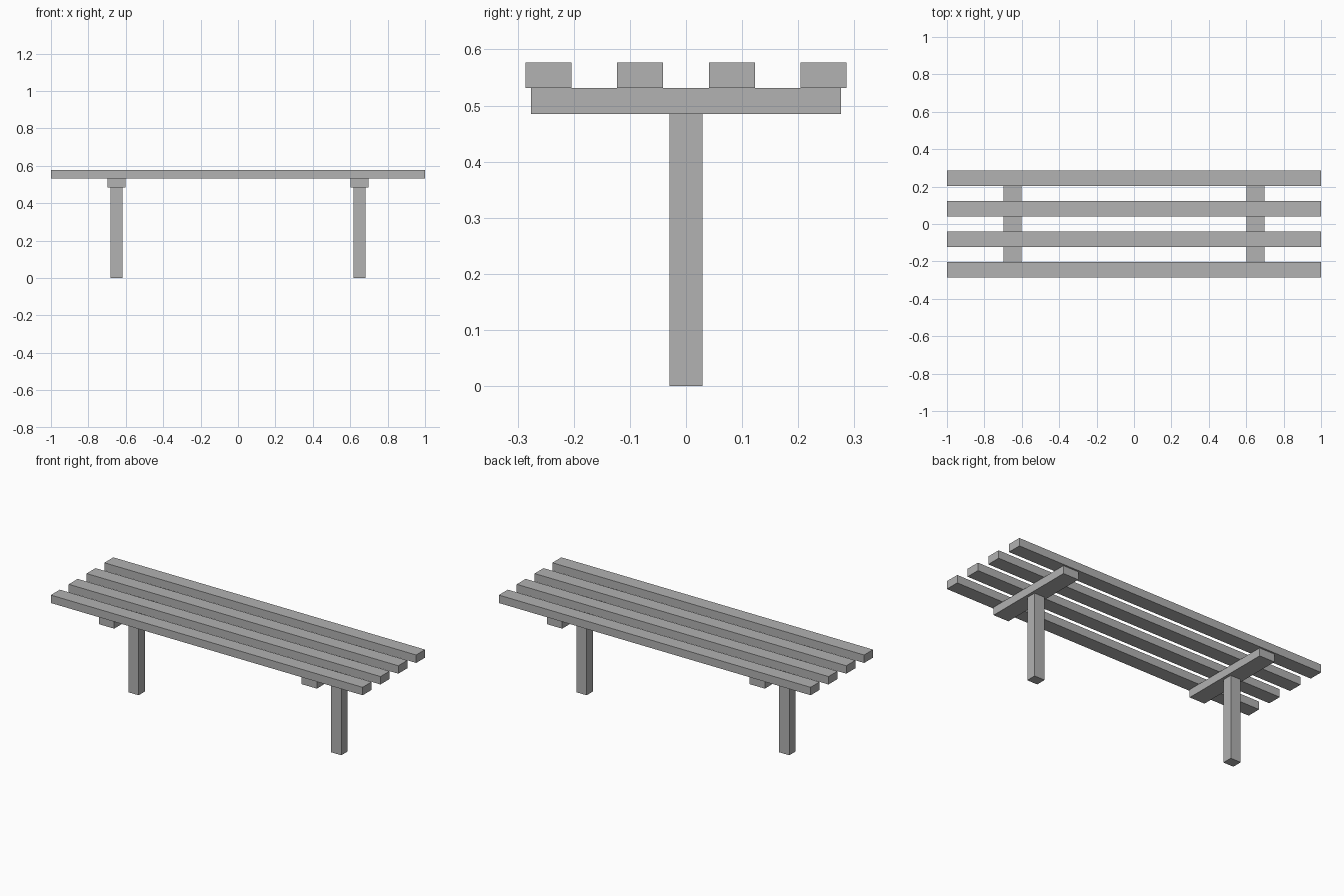
import bpy

if "Cube" in bpy.data.objects:
    bpy.data.objects.remove(bpy.data.objects["Cube"])

grey = bpy.data.materials.new("plain grey")
grey.diffuse_color = (0.445, 0.445, 0.445, 1)
grey.use_nodes = True
grey.node_tree.nodes["Principled BSDF"].inputs["Base Color"].default_value = grey.diffuse_color


def box(name, center, size):
    """Add a sharp-edged box with the given centre and full dimensions."""
    bpy.ops.mesh.primitive_cube_add(size=1, location=center)
    obj = bpy.context.object
    obj.name = name
    obj.scale = size
    bpy.ops.object.transform_apply(location=False, rotation=False, scale=True)
    obj.data.materials.append(grey)
    return obj


SLAT_BOTTOM, TOP = 0.531, 0.577
BEAM_BOTTOM = 0.485

# Four long seat slats, evenly spaced
for i in range(4):
    y = (i - 1.5) * 0.1635
    box(f"seat_slat_{i + 1}", (0, y, (SLAT_BOTTOM + TOP) / 2),
        (2.0, 0.082, TOP - SLAT_BOTTOM))

# A cross beam and a single post at each end
for side, sx in (("left", -1), ("right", 1)):
    x = sx * 0.65
    box(f"{side}_cross_beam", (x, 0, (BEAM_BOTTOM + SLAT_BOTTOM) / 2),
        (0.098, 0.552, SLAT_BOTTOM - BEAM_BOTTOM))
    box(f"{side}_leg", (x, 0, BEAM_BOTTOM / 2), (0.066, 0.058, BEAM_BOTTOM))
